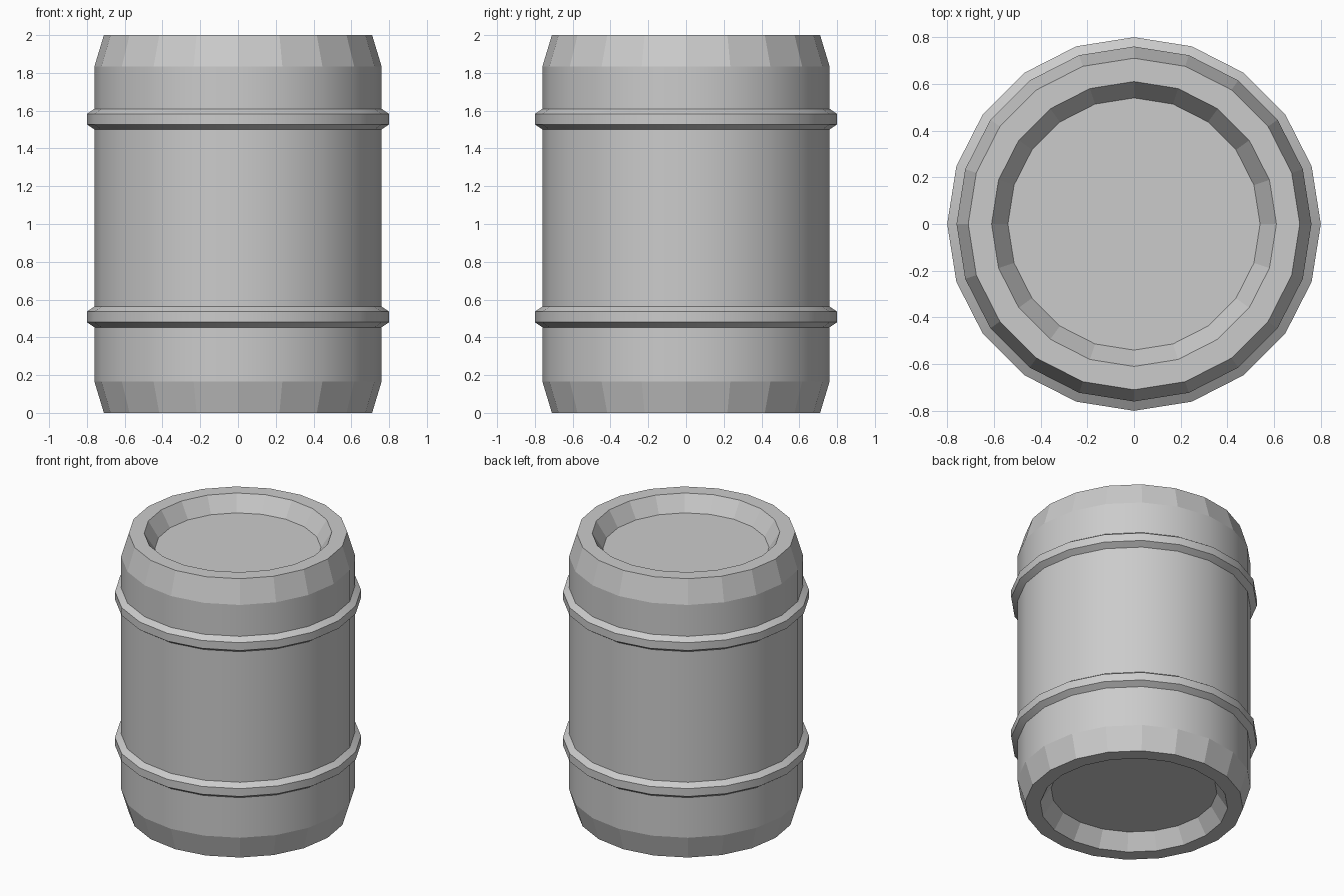
import bpy, bmesh, math

if "Cube" in bpy.data.objects:
    bpy.data.objects.remove(bpy.data.objects["Cube"])

SIDES = 20


def lathe(name, profile, smooth_segments=(), cap_ends=False):
    """Revolve an (r, z) profile, listed bottom to top, around the z axis."""
    bm = bmesh.new()
    rings = []
    for r, z in profile:
        ring = []
        for i in range(SIDES):
            a = 2 * math.pi * i / SIDES
            ring.append(bm.verts.new((r * math.cos(a), r * math.sin(a), z)))
        rings.append(ring)
    for s, (lo, hi) in enumerate(zip(rings, rings[1:])):
        for i in range(SIDES):
            j = (i + 1) % SIDES
            face = bm.faces.new((lo[i], lo[j], hi[j], hi[i]))
            face.smooth = s in smooth_segments
    if cap_ends:
        bm.faces.new(rings[0][::-1])
        bm.faces.new(rings[-1])
    # keep the horizontal creases crisp
    for ring in rings:
        for i in range(SIDES):
            edge = bm.edges.get((ring[i], ring[(i + 1) % SIDES]))
            edge.smooth = False
    mesh = bpy.data.meshes.new(name)
    bm.to_mesh(mesh)
    bm.free()
    obj = bpy.data.objects.new(name, mesh)
    bpy.context.collection.objects.link(obj)
    return obj


# Barrel body: recessed ends, flat rims, chamfers and a smooth straight wall
half = [(0.54, 0.11), (0.61, 0.0), (0.71, 0.0), (0.76, 0.165)]
body = half + [(r, 2 - z) for r, z in reversed(half)]
lathe("barrel_body", body, smooth_segments={3}, cap_ends=True)

# Two raised hoops with bevelled edges, seated on the wall
for name, z in (("lower_hoop", 0.508), ("upper_hoop", 1.555)):
    hoop = [(0.76, z - 0.055), (0.80, z - 0.028),
            (0.80, z + 0.028), (0.76, z + 0.055)]
    lathe(name, hoop, smooth_segments={0, 1, 2})
